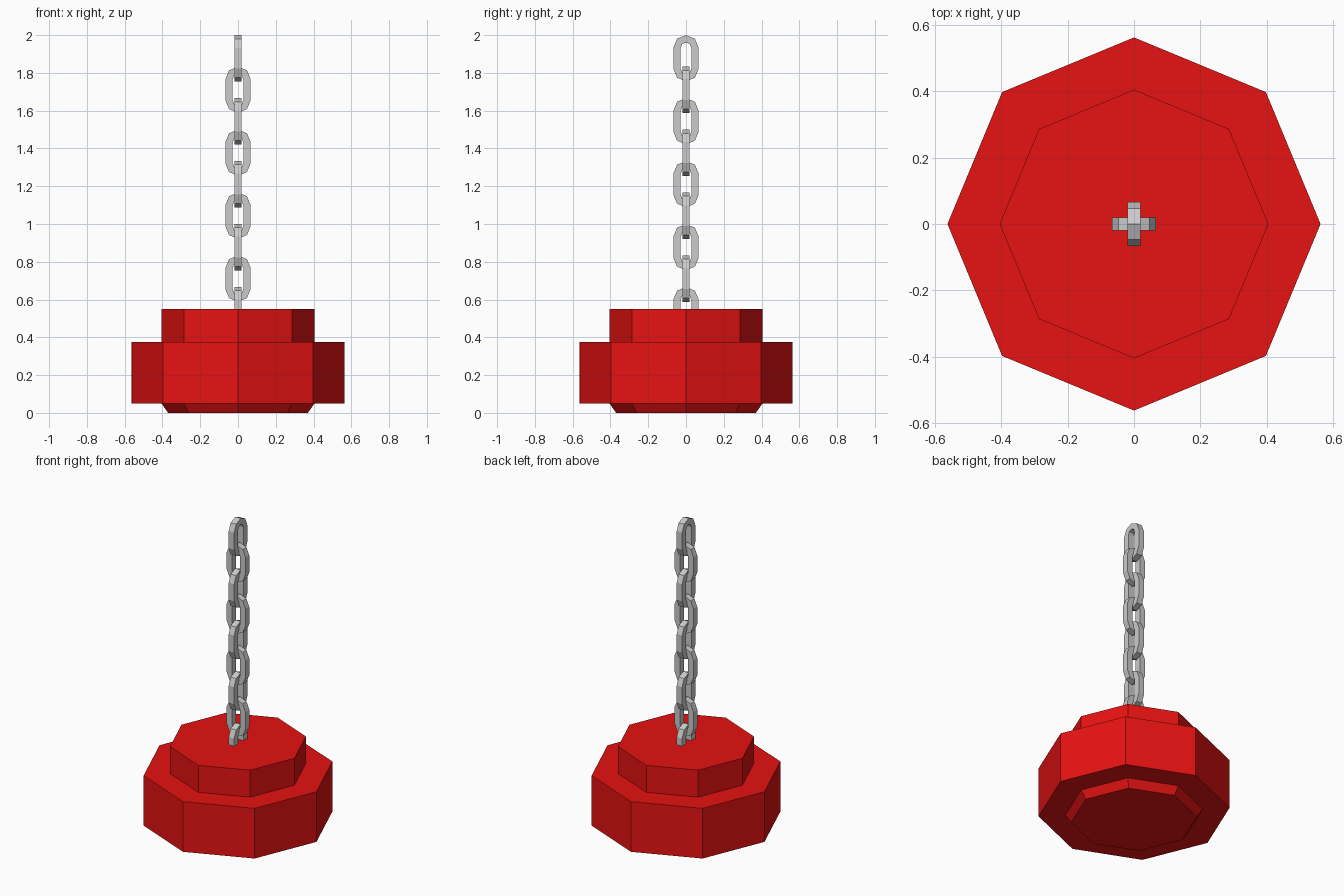
import bpy, bmesh
from math import sin, cos, pi

if "Cube" in bpy.data.objects:
    bpy.data.objects.remove(bpy.data.objects["Cube"])


def make_object(name, bm):
    bmesh.ops.remove_doubles(bm, verts=bm.verts, dist=1e-5)
    bmesh.ops.recalc_face_normals(bm, faces=bm.faces)
    mesh = bpy.data.meshes.new(name)
    bm.to_mesh(mesh)
    bm.free()
    obj = bpy.data.objects.new(name, mesh)
    bpy.context.collection.objects.link(obj)
    return obj


def stitch(bm, rings):
    """Join closed rings of vertices; each ring bridges to the next."""
    for a, b in zip(rings, rings[1:]):
        n = len(a)
        for i in range(n):
            j = (i + 1) % n
            bm.faces.new((a[i], a[j], b[j], b[i]))


# Octagonal stepped weight: chamfered foot, wide body, narrower cap
profile = [(0.37, 0), (0.405, 0.05), (0.5625, 0.05),
           (0.5625, 0.375), (0.405, 0.375), (0.405, 0.55)]
bm = bmesh.new()
rings = [[bm.verts.new((r * cos(k * pi / 4), r * sin(k * pi / 4), z))
          for k in range(8)] for r, z in profile]
stitch(bm, rings)
bm.faces.new(rings[0])
bm.faces.new(rings[-1])
weight = make_object("weight", bm)
red = bpy.data.materials.new("red_paint")
red.diffuse_color = (0.8, 0.006, 0.006, 1)
red.use_nodes = True
red.node_tree.nodes["Principled BSDF"].inputs["Base Color"].default_value = red.diffuse_color
weight.data.materials.append(red)

# Chain link: low-poly stadium loop with a square bar section
OUTER, INNER, HALF_BAR, LENGTH = 0.067, 0.028, 0.0195, 0.245
STRAIGHT = LENGTH / 2 - OUTER


def loop(bm, radius, x):
    pts = [(k * pi / 4, STRAIGHT) for k in range(5)]
    pts += [(k * pi / 4, -STRAIGHT) for k in range(4, 9)]
    return [bm.verts.new((x, radius * cos(a), radius * sin(a) + dz))
            for a, dz in pts]


bm = bmesh.new()
loops = [loop(bm, r, x) for r, x in ((OUTER, HALF_BAR), (OUTER, -HALF_BAR),
                                     (INNER, -HALF_BAR), (INNER, HALF_BAR))]
stitch(bm, loops + loops[:1])
first = make_object("chain_link", bm)

# Hanging chain: nine links, alternately turned, the last sunk in the weight
PITCH = 1 / 6
for i in range(9):
    link = first
    if i:
        link = bpy.data.objects.new("chain_link", first.data)
        bpy.context.collection.objects.link(link)
    link.location.z = 2 - LENGTH / 2 - i * PITCH
    link.rotation_euler.z = (i % 2) * pi / 2
